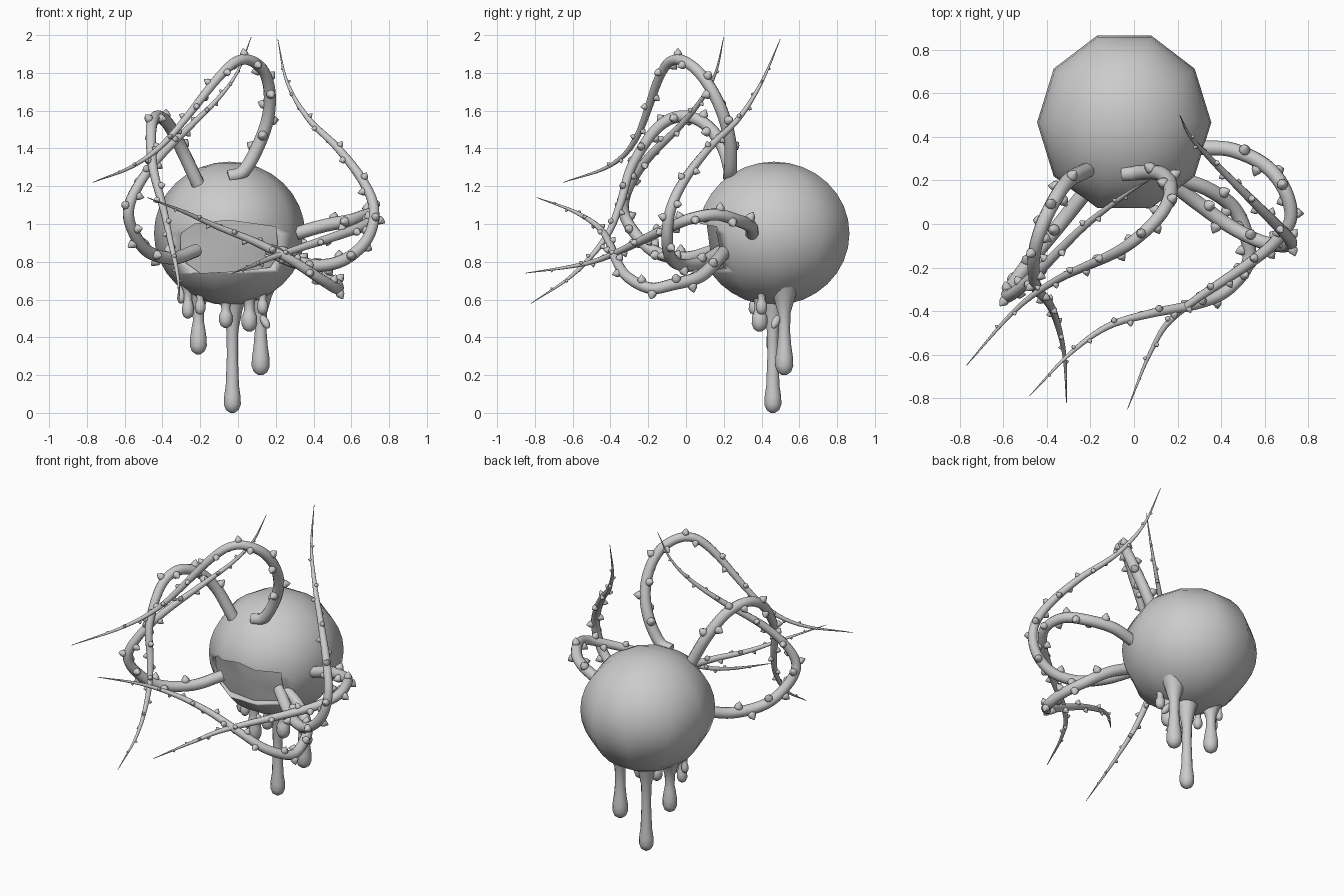
import bpy, bmesh, math
from mathutils import Vector, Matrix

if "Cube" in bpy.data.objects:
    bpy.data.objects.remove(bpy.data.objects["Cube"])


def make_object(name, bm, angle=60):
    bmesh.ops.recalc_face_normals(bm, faces=bm.faces)
    me = bpy.data.meshes.new(name)
    bm.to_mesh(me)
    bm.free()
    ob = bpy.data.objects.new(name, me)
    bpy.context.collection.objects.link(ob)
    smooth(ob, angle)
    return ob


def smooth(ob, angle):
    bpy.ops.object.select_all(action='DESELECT')
    ob.select_set(True)
    bpy.context.view_layer.objects.active = ob
    bpy.ops.object.shade_smooth_by_angle(angle=math.radians(angle))


def skin(bm, rings):
    """Join equal rings of points into a closed tube."""
    loops = [[bm.verts.new(p) for p in r] for r in rings]
    n = len(loops[0])
    for a, b in zip(loops, loops[1:]):
        for i in range(n):
            j = (i + 1) % n
            bm.faces.new((a[i], a[j], b[j], b[i]))
    bm.faces.new(loops[0])
    return bm.faces.new(loops[-1])


def ring(c, u, v, r, n):
    return [c + (u * math.cos(2 * math.pi * i / n) + v * math.sin(2 * math.pi * i / n)) * r
            for i in range(n)]


# Body: ten-sided smooth globe, corners on the x axis
bm = bmesh.new()
bmesh.ops.create_uvsphere(bm, u_segments=10, v_segments=16, radius=1)
bmesh.ops.transform(bm, verts=bm.verts, matrix=Matrix.Translation((-0.045, 0.466, 0.95))
                    @ Matrix.Diagonal((0.40, 0.42, 0.38, 1))
                    @ Matrix.Rotation(math.radians(18), 4, 'Z'))
body = make_object("body", bm)

# Mouth: shallow recess cut into the front, its back following the globe
outline = [(-.30, .95), (-.23, 1.0), (-.05, 1.02), (.20, .985), (.21, .9), (.21, .83),
           (.17, .77), (0, .75), (-.2, .74), (-.27, .79), (-.305, .87)]
back = []
for x, z in outline:
    q = 1 - ((x + .045) / .4) ** 2 - ((z - .95) / .38) ** 2
    back.append(Vector((x, .50 - .40 * math.sqrt(q), z)))
bm = bmesh.new()
cap = skin(bm, [[Vector((x, -.1, z)) for x, z in outline], back])
middle = bmesh.ops.poke(bm, faces=[cap])["verts"][0]
middle.co = (-.045, .125, .88)
cutter = make_object("mouth_cutter", bm)
cutter.hide_render = True
mod = body.modifiers.new("mouth", 'BOOLEAN')
mod.object = cutter
mod.operation = 'DIFFERENCE'
mod.solver = 'EXACT'
bpy.context.view_layer.objects.active = body
bpy.ops.object.modifier_move_to_index(modifier="mouth", index=0)
bpy.ops.object.modifier_apply(modifier="mouth")
bpy.data.objects.remove(cutter)

# Drips: flared top, thin neck, round bulb (x, y, top, bottom, bulb radius)
drips = [(-.03, .46, .62, 0, .045), (.12, .52, .67, .2, .048), (-.21, .47, .66, .31, .045),
         (-.065, .40, .64, .45, .036), (.06, .39, .66, .43, .042), (-.265, .42, .70, .5, .032),
         (-.30, .44, .72, .58, .022), (-.20, .36, .68, .52, .028), (.13, .40, .68, .52, .03)]
for k, (x, y, top, bottom, r) in enumerate(drips):
    h = top - bottom
    profile = [(top, r * 1.7), (top - h * .12, r * 1.2), (top - h * .3, r * .7),
               (top - h * .5, r * .64), (bottom + min(r * 3.2, h * .42), r * .78),
               (bottom + r * 1.9, r * .97), (bottom + r, r), (bottom + r * .35, r * .75),
               (bottom, r * .25)]
    bm = bmesh.new()
    skin(bm, [ring(Vector((x, y, z)), Vector((1, 0, 0)), Vector((0, 1, 0)), q, 12)
              for z, q in profile])
    make_object(f"drip_{k + 1}", bm)

# Loose tilted droplet
bm = bmesh.new()
bmesh.ops.create_uvsphere(bm, u_segments=10, v_segments=8, radius=1)
bmesh.ops.transform(bm, verts=bm.verts, matrix=Matrix.Translation((.143, .475, .482))
                    @ Matrix.Rotation(-.5, 4, 'Y') @ Matrix.Rotation(-.4, 4, 'X')
                    @ Matrix.Diagonal((.022, .022, .042, 1)))
make_object("droplet", bm)


def spline(pts, steps=6):
    """Catmull-Rom samples through the points."""
    p = [Vector(q) for q in pts]
    p = [p[0] * 2 - p[1]] + p + [p[-1] * 2 - p[-2]]
    out = []
    for a, b, c, d in zip(p, p[1:], p[2:], p[3:]):
        for s in range(steps):
            t = s / steps
            out.append(.5 * (2 * b + (c - a) * t + (2 * a - 5 * b + 4 * c - d) * t * t
                             + (3 * b - a - 3 * c + d) * t ** 3))
    return out + [p[-2]]


def tentacle(name, pts):
    path = spline(pts)
    length = [0]
    for a, b in zip(path, path[1:]):
        length.append(length[-1] + (b - a).length)
    total = length[-1]
    bm = bmesh.new()
    rings, thorns = [], []
    u = Vector((.3, .5, .8))
    next_thorn, turn = .2, 0
    for i, c in enumerate(path):
        d = (path[min(i + 1, len(path) - 1)] - path[max(i - 1, 0)]).normalized()
        u = (u - d * u.dot(d)).normalized()
        v = d.cross(u)
        t = length[i] / total
        r = .034 * (1 - t ** 1.7) + .0015
        rings.append(ring(c, u, v, r, 10))
        # thorns spiral around the stem
        if length[i] > next_thorn and t < .93:
            out = u * math.cos(turn) + v * math.sin(turn)
            thorns.append((c, (out + d * .15).normalized(), d, r))
            turn += 2.2
            next_thorn = length[i] + .06
    skin(bm, rings)
    for c, o, d, r in thorns:
        a = o.cross(d).normalized()
        b = o.cross(a)
        s = r * .75 + .003
        skin(bm, [ring(c + o * (r * .7 + s * h), a, b, s * w, 8)
                  for h, w in ((0, .75), (.35, .95), (.8, .8), (1.3, .4), (1.65, .1))])
    make_object(name, bm)


# Six thorny tentacles
tentacle("tentacle_top", [
    (-.05, .23, 1.25), (.03, .235, 1.28), (.11, .235, 1.42), (.16, .2, 1.57), (.165, .13, 1.72),
    (.12, .04, 1.83), (.02, -.06, 1.87), (-.1, -.14, 1.78), (-.36, -.26, 1.46),
    (-.55, -.4, 1.31), (-.77, -.65, 1.22)])
tentacle("tentacle_upper_left", [
    (-.21, .25, 1.21), (-.30, .2, 1.4), (-.37, .1, 1.53), (-.43, -.03, 1.57), (-.46, -.16, 1.5),
    (-.45, -.29, 1.3), (-.40, -.35, 1.1), (-.36, -.43, .92), (-.32, -.6, .73), (-.31, -.82, .58)])
tentacle("tentacle_lower_left", [
    (-.22, .15, .86), (-.34, 0, .82), (-.47, -.16, .85), (-.55, -.27, .95), (-.58, -.33, 1.07),
    (-.53, -.3, 1.2), (-.42, -.2, 1.35), (-.25, -.03, 1.52), (-.1, .09, 1.67), (0, .16, 1.81),
    (.07, .2, 1.99)])
tentacle("tentacle_lower_right", [
    (.17, .19, .86), (.3, .09, .8), (.44, -.01, .78), (.58, -.08, .82), (.69, -.10, .93),
    (.72, -.08, 1.08), (.66, -.01, 1.23), (.53, .12, 1.4), (.37, .28, 1.56), (.26, .4, 1.75),
    (.21, .5, 1.98)])
tentacle("tentacle_side_right", [
    (.31, .35, .95), (.45, .34, .99), (.6, .27, 1.02), (.69, .16, 1.05), (.72, .03, 1.03),
    (.66, -.07, .99), (.53, -.18, .94), (.2, -.41, .83), (.08, -.58, .78), (-.03, -.85, .74)])
tentacle("tentacle_bottom_right", [
    (.2, .21, .86), (.34, .16, .8), (.46, .07, .72), (.52, -.07, .68), (.52, -.19, .66),
    (.42, -.31, .72), (.28, -.37, .81), (.08, -.41, .91), (-.12, -.47, .99), (-.3, -.6, 1.07),
    (-.48, -.79, 1.14)])
